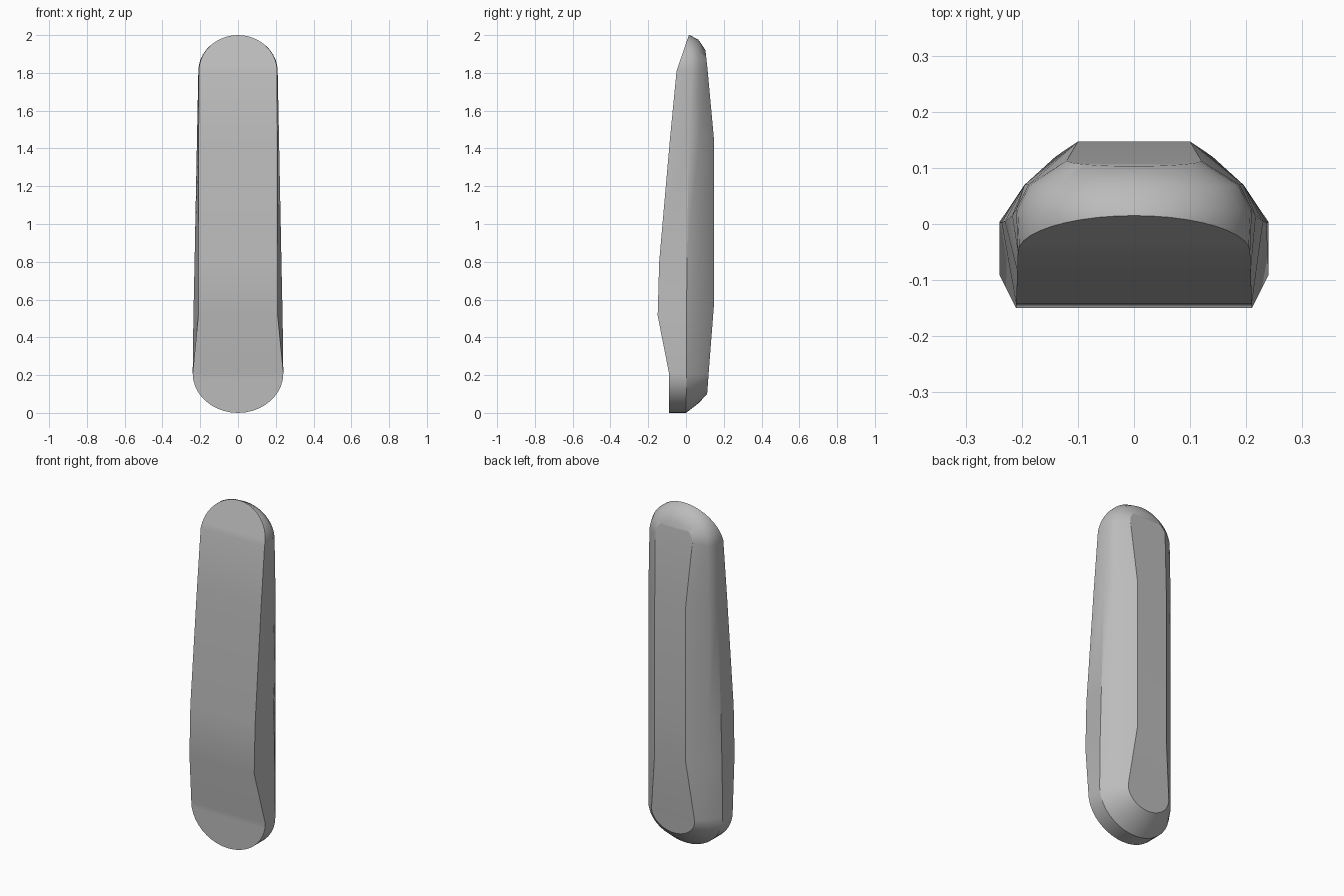
import bpy, bmesh
from math import sin, cos, pi, radians

if "Cube" in bpy.data.objects:
    bpy.data.objects.remove(bpy.data.objects["Cube"])

ARC = 10  # segments in each quarter of the rounded ends


def half_outline(bottom, top, sides):
    """Right half of a long rounded outline, from bottom centre to top centre.
    Ends: (half width, height at centre, height at side, y at centre, y at side)
    Sides: (half width, y, z) stations between the ends."""
    def end(spec):
        w, z0, z1, y0, y1 = spec
        pts = []
        for i in range(ARC + 1):
            a = i / ARC * pi / 2
            t = 1 - cos(a)
            pts.append((w * sin(a), y0 + (y1 - y0) * t, z0 + (z1 - z0) * t))
        return pts
    return end(bottom) + sides + end(top)[::-1]


# Outlines from the front rim to the flat back panel
outlines = [
    half_outline((0.24, 0, 0.21, -0.09, -0.09), (0.207, 2, 1.81, 0.015, -0.05),
                 [(0.21, -0.15, 0.515), (0.21, -0.142, 0.8), (0.208, -0.084, 1.46)]),
    half_outline((0.24, 0, 0.21, 0, 0.003), (0.21, 1.998, 1.81, 0.024, 0.026),
                 [(0.236, 0.003, 0.515), (0.23, 0.005, 0.8), (0.217, 0.015, 1.46)]),
    half_outline((0.195, 0.05, 0.21, 0.065, 0.07), (0.188, 1.975, 1.81, 0.066, 0.07),
                 [(0.195, 0.07, 0.515), (0.195, 0.07, 0.8), (0.195, 0.07, 1.46)]),
    half_outline((0.14, 0.1, 0.21, 0.112, 0.12), (0.12, 1.92, 1.83, 0.103, 0.113),
                 [(0.1, 0.147, 0.56), (0.1, 0.147, 0.8), (0.1, 0.147, 1.46)]),
]

# Loft the outlines into one shell
bm = bmesh.new()
rings = []
for half in outlines:
    left = [(-x, y, z) for x, y, z in half[1:-1]][::-1]
    rings.append([bm.verts.new(p) for p in half + left])
n = len(rings[0])
for a, b in zip(rings, rings[1:]):
    for i in range(n):
        j = (i + 1) % n
        bm.faces.new((a[i], a[j], b[j], b[i]))

# Close front and back with horizontal strips
for ring in (rings[0], rings[-1]):
    for i in range(n // 2):
        strip = [ring[i], ring[i + 1], ring[-i - 1], ring[-i % n]]
        bm.faces.new(list(dict.fromkeys(strip)))
bmesh.ops.recalc_face_normals(bm, faces=bm.faces)

mesh = bpy.data.meshes.new("rounded_body")
bm.to_mesh(mesh)
bm.free()
body = bpy.data.objects.new("rounded_body", mesh)
bpy.context.collection.objects.link(body)

# Plain grey finish
grey = bpy.data.materials.new("plain grey")
grey.use_nodes = True
colour = (0.5, 0.5, 0.5, 1)
grey.diffuse_color = colour
grey.node_tree.nodes["Principled BSDF"].inputs["Base Color"].default_value = colour
mesh.materials.append(grey)

# Soft curves with crisp rims
bpy.ops.object.select_all(action="DESELECT")
body.select_set(True)
bpy.context.view_layer.objects.active = body
bpy.ops.object.shade_smooth_by_angle(angle=radians(30))
